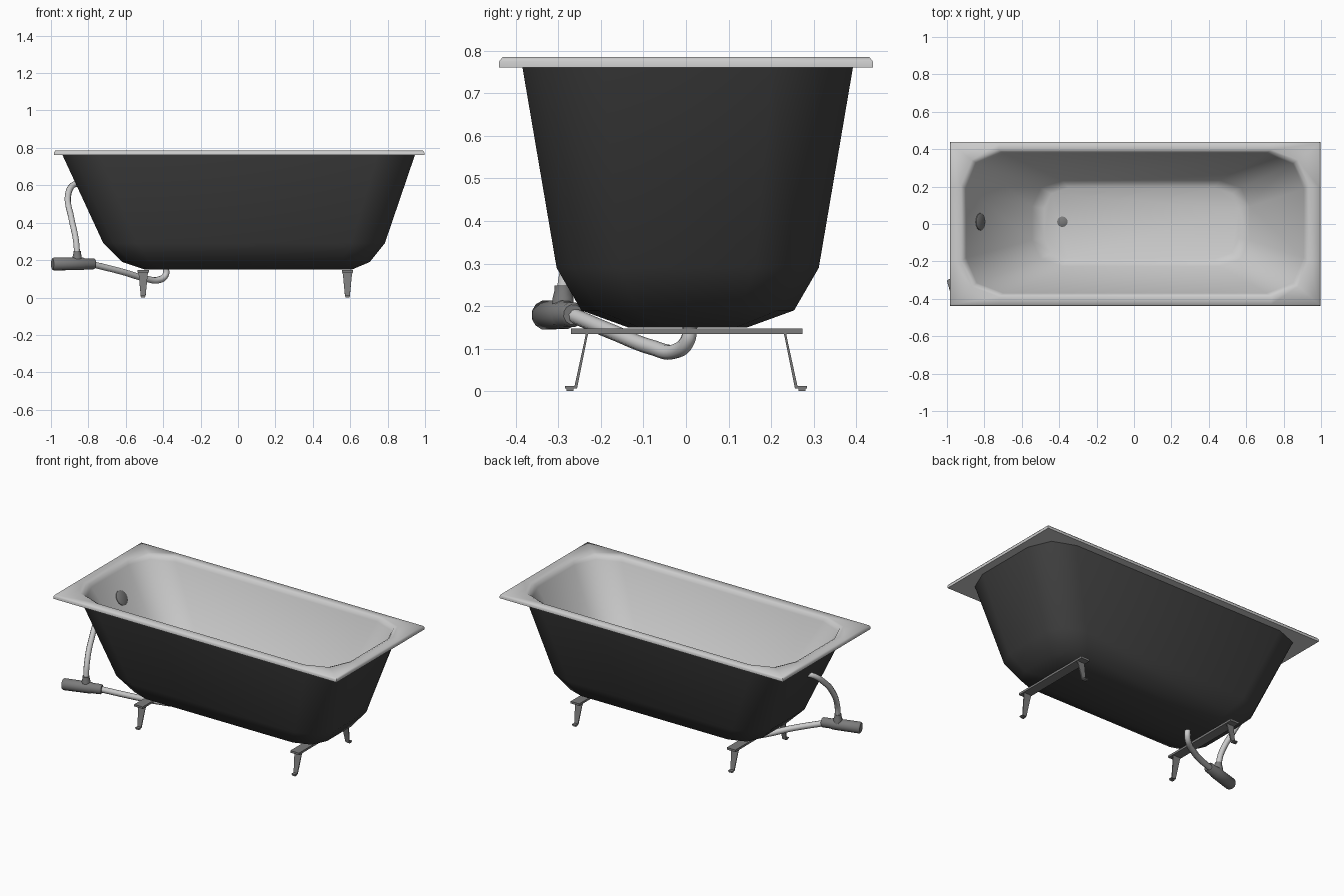
import bpy, bmesh, math
from mathutils import Vector

if "Cube" in bpy.data.objects:
    bpy.data.objects.remove(bpy.data.objects["Cube"])


def material(name, v):
    m = bpy.data.materials.new(name)
    m.diffuse_color = (v, v, v, 1)
    m.use_nodes = True
    m.node_tree.nodes["Principled BSDF"].inputs["Base Color"].default_value = m.diffuse_color
    return m


DARK = material("dark_coating", 0.05)
METAL = material("dark_metal", 0.2)


def finish(bm, name, mat=None, angle=45):
    bmesh.ops.recalc_face_normals(bm, faces=bm.faces)
    me = bpy.data.meshes.new(name)
    bm.to_mesh(me)
    bm.free()
    ob = bpy.data.objects.new(name, me)
    bpy.context.collection.objects.link(ob)
    if mat:
        me.materials.append(mat)
    bpy.ops.object.select_all(action='DESELECT')
    ob.select_set(True)
    bpy.context.view_layer.objects.active = ob
    bpy.ops.object.shade_smooth_by_angle(angle=math.radians(angle))
    return ob


def ring(x0, x1, hy, z, cx, cy, k=0.29, yc=0.004):
    """Rounded rectangle with three points per corner; k=0 gives a square corner."""
    pts = []
    for sy in (1, -1):
        left = [(x0, hy - cy), (x0 + k * cx, hy - k * cy), (x0 + cx, hy)]
        right = [(x1 - cx, hy), (x1 - k * cx, hy - k * cy), (x1, hy - cy)]
        side = [(x, sy * y + yc, z) for x, y in left + right]
        pts += side if sy == 1 else side[::-1]
    return pts


def loft(name, rings, mat=None, angle=45, cap_start=True, cap_end=False):
    bm = bmesh.new()
    rows = [[bm.verts.new(p) for p in r] for r in rings]
    for a, b in zip(rows, rows[1:]):
        n = len(a)
        for i in range(n):
            bm.faces.new((a[i], a[(i + 1) % n], b[(i + 1) % n], b[i]))
    if cap_start:
        bm.faces.new(rows[0])
    if cap_end:
        bm.faces.new(rows[-1])
    return finish(bm, name, mat, angle)


# Outer shell of the tub
loft("tub_shell", [
    ring(-0.50, 0.61, 0.14, 0.150, 0.10, 0.09),
    ring(-0.62, 0.705, 0.25, 0.190, 0.15, 0.13),
    ring(-0.72, 0.785, 0.308, 0.29, 0.18, 0.15),
    ring(-0.94, 0.947, 0.389, 0.765, 0.20, 0.19)], DARK)

# Inner basin running over the lip into the rectangular rim
loft("basin_and_rim", [
    ring(-0.48, 0.56, 0.190, 0.172, 0.13, 0.11),
    ring(-0.545, 0.62, 0.230, 0.195, 0.16, 0.14),
    ring(-0.898, 0.908, 0.374, 0.757, 0.20, 0.19),
    ring(-0.908, 0.918, 0.382, 0.777, 0.20, 0.19),
    ring(-0.925, 0.935, 0.393, 0.785, 0.20, 0.19),
    ring(-0.977, 0.990, 0.431, 0.785, 0.257, 0.235, 0, 0),
    ring(-0.984, 0.996, 0.439, 0.775, 0.264, 0.243, 0, 0),
    ring(-0.984, 0.996, 0.439, 0.761, 0.264, 0.243, 0, 0),
    ring(-0.938, 0.945, 0.388, 0.761, 0.20, 0.19)], angle=60)


def turned(name, start, axis, profile, sides, mat=None):
    """Solid of revolution: profile holds (distance along axis, radius)."""
    axis = Vector(axis).normalized()
    u = axis.orthogonal().normalized()
    v = axis.cross(u)
    rings = [[Vector(start) + axis * d + (u * math.cos(t) + v * math.sin(t)) * r
              for t in (2 * math.pi * i / sides for i in range(sides))]
             for d, r in profile]
    return loft(name, rings, mat, cap_end=True)


# Drain and overflow covers
turned("drain_cover", (-0.383, 0.012, 0.165), (0, 0, 1),
       [(0, 0.028), (0.011, 0.028), (0.015, 0.02)], 16, METAL)
turned("overflow_cover", (-0.829, 0.012, 0.632), (0.562, 0, 0.353),
       [(0, 0.046), (0.012, 0.046), (0.018, 0.034)], 16, METAL)

# Waste trap with a short stem
A, B = Vector((-0.992, -0.332, 0.179)), Vector((-0.765, -0.265, 0.18))
L = (B - A).length
turned("waste_trap", A, B - A,
       [(0, 0.029), (0.008, 0.035), (0.17, 0.034), (0.178, 0.030),
        (L - 0.008, 0.030), (L, 0.024)], 12, METAL)
turned("trap_stem", (-0.86, -0.289, 0.19), (0, 0, 1),
       [(0, 0.027), (0.03, 0.025), (0.045, 0.021), (0.058, 0.021)], 12, METAL)


def hose(name, pts, r):
    cu = bpy.data.curves.new(name, 'CURVE')
    cu.dimensions = '3D'
    cu.bevel_depth, cu.bevel_resolution, cu.resolution_u = r, 2, 8
    cu.use_fill_caps = True
    sp = cu.splines.new('BEZIER')
    sp.bezier_points.add(len(pts) - 1)
    for b, p in zip(sp.bezier_points, pts):
        b.co = p
        b.handle_left_type = b.handle_right_type = 'AUTO'
    sp.use_smooth = True
    ob = bpy.data.objects.new(name, cu)
    bpy.context.collection.objects.link(ob)
    bpy.ops.object.select_all(action='DESELECT')
    ob.select_set(True)
    bpy.context.view_layer.objects.active = ob
    bpy.ops.object.convert(target='MESH')


# Drain and overflow hoses
hose("drain_hose", [(-0.385, 0.01, 0.155), (-0.387, 0.004, 0.12), (-0.425, -0.025, 0.094),
                    (-0.50, -0.08, 0.103), (-0.62, -0.17, 0.138), (-0.78, -0.265, 0.178)], 0.018)
hose("overflow_hose", [(-0.85, 0.012, 0.61), (-0.88, -0.01, 0.602), (-0.908, -0.07, 0.55),
                       (-0.89, -0.20, 0.42), (-0.867, -0.272, 0.31), (-0.86, -0.289, 0.235)], 0.017)


def box(name, x, sx, y0, y1, z0, z1):
    bm = bmesh.new()
    bmesh.ops.create_cube(bm, size=1)
    for v in bm.verts:
        v.co = (x + v.co.x * sx, (y0 + y1) / 2 + v.co.y * (y1 - y0),
                (z0 + z1) / 2 + v.co.z * (z1 - z0))
    return finish(bm, name, METAL, 30)


# Two cross bars, each with a pair of tapered bent-plate legs and foot pads
# Leg sections: outer edge (y, z), inner edge (y, z), half width
leg_sections = [(0.235, 0.138, 0.229, 0.138, 0.028), (0.238, 0.122, 0.233, 0.122, 0.024),
                (0.262, 0.012, 0.256, 0.006, 0.013), (0.284, 0.012, 0.284, 0.006, 0.013)]
for end, x in (("left", -0.507), ("right", 0.585)):
    box(end + "_cross_bar", x, 0.06, -0.27, 0.274, 0.135, 0.148)
    for side, s in (("front", -1), ("back", 1)):
        rings = [[(x - w, s * yo, zo), (x + w, s * yo, zo), (x + w, s * yi, zi), (x - w, s * yi, zi)]
                 for yo, zo, yi, zi, w in leg_sections]
        loft(f"{end}_{side}_leg", rings, METAL, 25, cap_end=True)
        box(f"{end}_{side}_foot_pad", x, 0.022, *sorted((s * 0.264, s * 0.281)), 0, 0.007)
